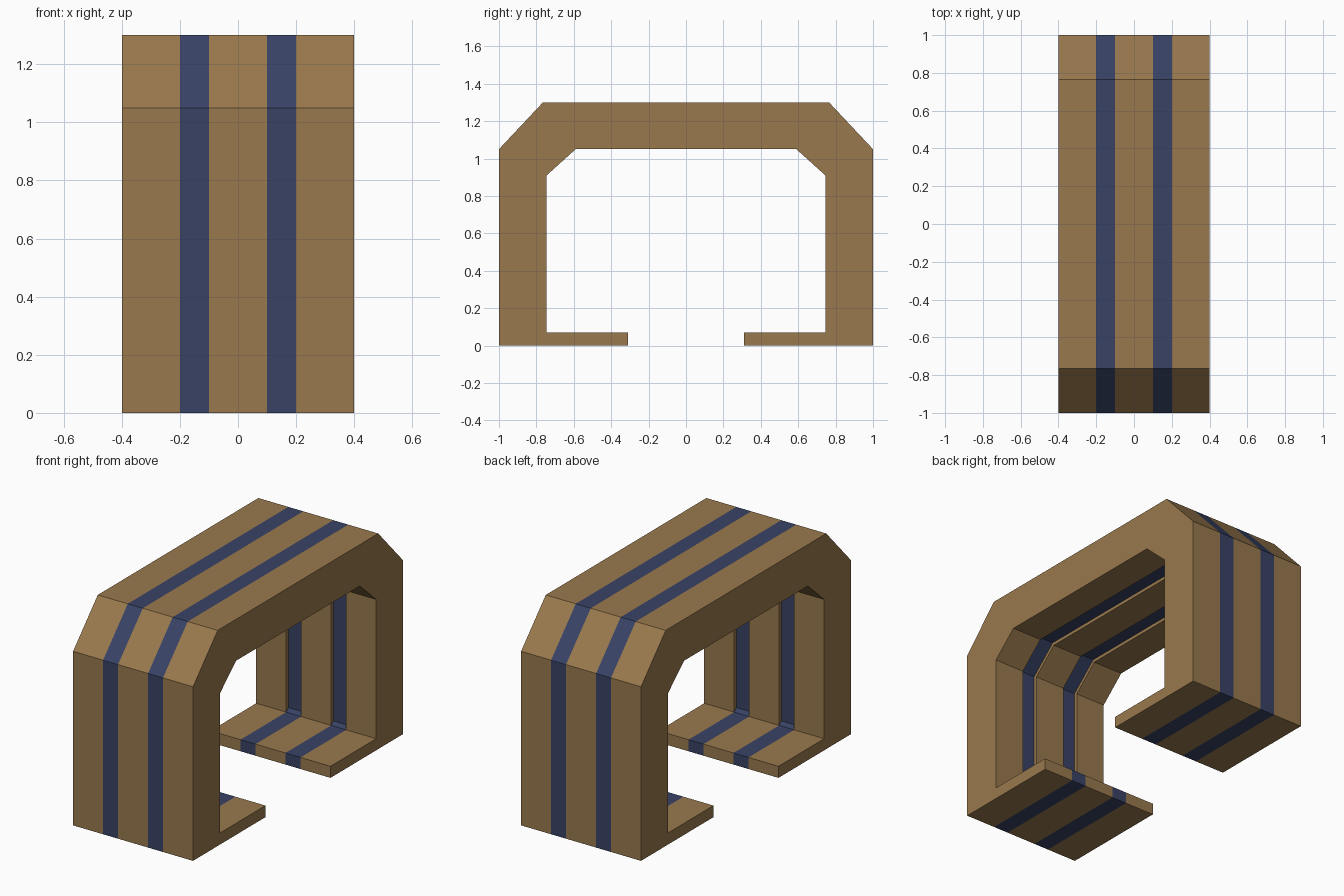
import bpy, bmesh

if "Cube" in bpy.data.objects:
    bpy.data.objects.remove(bpy.data.objects["Cube"])


def material(name, rgb):
    m = bpy.data.materials.new(name)
    m.diffuse_color = (*rgb, 1)
    m.use_nodes = True
    m.node_tree.nodes["Principled BSDF"].inputs["Base Color"].default_value = m.diffuse_color
    return m


brown = material("brown", (0.32, 0.19, 0.075))
blue = material("navy", (0.04, 0.055, 0.13))

# Right half of each cross-section in (y, z), from the lip tip to the top
outer = [(0.31, 0.07), (0.31, 0), (1, 0), (1, 1.05), (0.765, 1.3)]
body_inner = [(0.59, 1.05), (0.745, 0.91), (0.745, 0.07)]
# Stripes are slightly recessed on the inside of the arch
stripe_inner = [(0.6, 1.07), (0.765, 0.92), (0.765, 0.09), (0.745, 0.07)]


def band(name, x0, x1, inner, mat):
    """Extrude the mirrored arch profile from x0 to x1."""
    mirror = lambda pts: [(-y, z) for y, z in reversed(pts)]
    profile = outer + mirror(outer) + mirror(inner) + inner
    bm = bmesh.new()
    face = bm.faces.new([bm.verts.new((x0, y, z)) for y, z in profile])
    ext = bmesh.ops.extrude_face_region(bm, geom=[face], use_keep_orig=True)
    verts = [g for g in ext["geom"] if isinstance(g, bmesh.types.BMVert)]
    bmesh.ops.translate(bm, vec=(x1 - x0, 0, 0), verts=verts)
    bmesh.ops.recalc_face_normals(bm, faces=bm.faces[:])
    mesh = bpy.data.meshes.new(name)
    bm.to_mesh(mesh)
    bm.free()
    mesh.materials.append(mat)
    bpy.context.collection.objects.link(bpy.data.objects.new(name, mesh))


# Alternating brown bands and blue stripes across the width
edges = [-0.4, -0.2, -0.1, 0.1, 0.2, 0.4]
names = ["left_band", "left_stripe", "middle_band", "right_stripe", "right_band"]
for i, name in enumerate(names):
    striped = i % 2 == 1
    band(name, edges[i], edges[i + 1],
         stripe_inner if striped else body_inner, blue if striped else brown)
